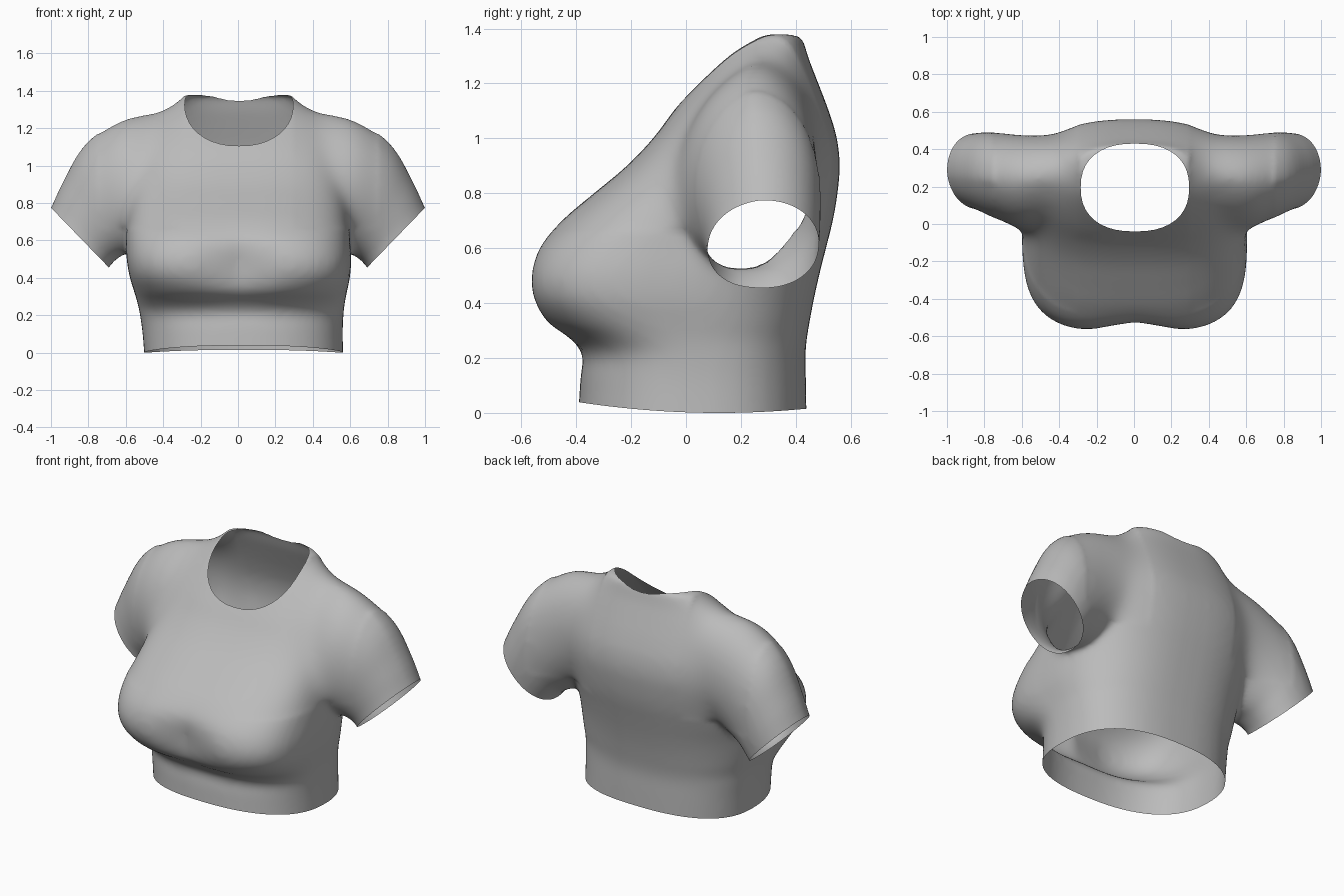
import bpy, bmesh, math
from mathutils import Vector

if "Cube" in bpy.data.objects:
    bpy.data.objects.remove(bpy.data.objects["Cube"])

N = 64  # points around each ring


def power(v, e):
    return math.copysign(abs(v) ** e, v)


def refine(rows, steps=4):
    """Smooth in-between sections (Catmull-Rom)."""
    out = []
    for i in range(len(rows) - 1):
        p = [rows[max(0, min(len(rows) - 1, i + k))] for k in (-1, 0, 1, 2)]
        for s in range(steps):
            t = s / steps
            out.append([0.5 * (2 * b + (c - a) * t + (2 * a - 5 * b + 4 * c - d) * t * t
                               + (3 * b - a - 3 * c + d) * t ** 3)
                        for a, b, c, d in zip(*p)])
    return out + [rows[-1]]


def loft(bm, rings):
    """Closed skin through a list of point rings."""
    vs = [[bm.verts.new(p) for p in r] for r in rings]
    for a, b in zip(vs, vs[1:]):
        for i in range(N):
            j = (i + 1) % N
            bm.faces.new((a[i], a[j], b[j], b[i]))
    bm.faces.new(vs[0])
    bm.faces.new(vs[-1])


# Torso sections: z, half width, front y, back y, y of widest point, front squareness
TORSO = [
    (-0.10, 0.53, -0.395, 0.44, 0.04, 2.4),
    (0.10, 0.535, -0.385, 0.437, 0.04, 2.4),
    (0.21, 0.545, -0.38, 0.435, 0.03, 2.4),
    (0.27, 0.555, -0.43, 0.44, 0.01, 2.6),
    (0.33, 0.57, -0.52, 0.45, 0.0, 2.9),
    (0.41, 0.59, -0.57, 0.465, -0.03, 3.3),
    (0.50, 0.60, -0.58, 0.485, -0.03, 3.4),
    (0.60, 0.60, -0.545, 0.51, 0.02, 3.3),
    (0.70, 0.595, -0.455, 0.535, 0.08, 3.1),
    (0.80, 0.585, -0.335, 0.552, 0.14, 3.0),
    (0.90, 0.575, -0.215, 0.56, 0.2, 3.0),
    (1.00, 0.555, -0.12, 0.55, 0.22, 3.0),
    (1.10, 0.52, -0.045, 0.52, 0.24, 3.0),
    (1.20, 0.47, 0.035, 0.482, 0.26, 2.8),
    (1.29, 0.40, 0.115, 0.447, 0.28, 2.6),
    (1.34, 0.34, 0.17, 0.432, 0.30, 2.4),
    (1.38, 0.28, 0.23, 0.42, 0.32, 2.4),
]

# Sleeve sections: top x, top z, bottom x, bottom z, front y, back y, lean
SLEEVE = [
    (0.30, 1.325, 0.30, 0.75, 0.05, 0.46, 0.18),
    (0.45, 1.29, 0.45, 0.62, 0.00, 0.475, 0.18),
    (0.63, 1.25, 0.54, 0.55, -0.03, 0.475, 0.14),
    (0.82, 1.11, 0.62, 0.52, 0.02, 0.49, 0.08),
    (0.935, 0.915, 0.66, 0.49, 0.06, 0.49, 0.05),
    (1.00, 0.775, 0.69, 0.455, 0.08, 0.485, 0.04),
    (1.05, 0.67, 0.74, 0.36, 0.08, 0.48, 0.04),
]


def torso_ring(z, hw, front, back, mid, nf):
    shift = 0.03 * max(0, 1 - z / 0.6)            # waist leans slightly to one side
    bust = math.exp(-((z - 0.46) / 0.14) ** 2)
    ring = []
    for i in range(N):
        a = math.tau * i / N
        n = nf if math.sin(a) < 0 else 2.5
        x = hw * power(math.cos(a), 2 / n)
        s = power(math.sin(a), 2 / n)
        y = mid + s * (back - mid if s > 0 else mid - front)
        if s < 0:                                  # hollow between the bust
            y += 0.065 * bust * math.exp(-(x / 0.18) ** 2)
        ring.append((x + shift, y, z))
    return ring


def sleeve_ring(side, tx, tz, bx, bz, front, back, lean):
    ring = []
    for i in range(N):
        a = math.tau * i / N
        u = (1 + power(math.sin(a), 0.95)) / 2
        y = (front + back) / 2 + (back - front) / 2 * power(math.cos(a), 0.95)
        if y < (front + back) / 2:                 # front slopes back toward the top
            y += lean * (u - 0.5) * min(1, 3 * abs(math.cos(a)))
        ring.append((side * (bx + (tx - bx) * u), y, bz + (tz - bz) * u))
    return ring


# Closed body made of torso and two sleeves, fused and smoothed
bm = bmesh.new()
loft(bm, [torso_ring(*r) for r in refine(TORSO)])
for side in (-1, 1):
    loft(bm, [sleeve_ring(side, *r) for r in refine(SLEEVE)])
bmesh.ops.recalc_face_normals(bm, faces=bm.faces)
mesh = bpy.data.meshes.new("cropped_shirt")
bm.to_mesh(mesh)
bm.free()
shirt = bpy.data.objects.new("cropped_shirt", mesh)
bpy.context.collection.objects.link(shirt)
fuse = shirt.modifiers.new("fuse", 'REMESH')
fuse.mode = 'VOXEL'
fuse.voxel_size = 0.018
soften = shirt.modifiers.new("soften", 'SMOOTH')
soften.factor = 0.5
soften.iterations = 10
bm = bmesh.new()
bm.from_object(shirt, bpy.context.evaluated_depsgraph_get())
shirt.modifiers.clear()

# Blend the sleeves into chest and back
joint = [v for v in bm.verts if 0.3 < abs(v.co.x) < 0.75 and v.co.z > 0.66]
for _ in range(45):
    bmesh.ops.smooth_vert(bm, verts=joint, factor=0.5,
                          use_axis_x=True, use_axis_y=True, use_axis_z=True)


def bisect(faces, co, no, clear):
    geom = set(faces)
    for f in faces:
        geom.update(f.edges)
        geom.update(f.verts)
    bmesh.ops.bisect_plane(bm, geom=list(geom), plane_co=co, plane_no=no,
                           clear_outer=clear)


# Hem opening, dipping at the sides
bisect(bm.faces[:], (0, 0, 0), (0, 0, -1), True)
for v in bm.verts:
    if v.co.z < 0.2:
        v.co.z += 0.15 * (v.co.y - 0.12) ** 2 * (1 - v.co.z / 0.2)

# Sleeve openings
for side in (-1, 1):
    bisect([f for f in bm.faces if f.calc_center_median().x * side > 0.65],
           (side, 0, 0.775), (side * 0.32, 0, -0.31), True)

# Neck opening: an upright oval cut through the top
K = 40
rim = []
for k in range(K):
    a = math.tau * k / K
    rim.append(Vector((0.005 + 0.29 * power(math.cos(a), 0.85),
                       0.195 + 0.235 * power(math.sin(a), 0.85), 0)))
planes = [((a + b) / 2, Vector(((b - a).y, -(b - a).x, 0)).normalized())
          for a, b in zip(rim, rim[1:] + rim[:1])]
for co, no in planes:
    near = [f for f in bm.faces if f.calc_center_median().z > 1.0
            and (f.calc_center_median().xy - co.xy).length < 0.06]
    bisect(near, co, no, False)
inside = [f for f in bm.faces if f.calc_center_median().z > 0.95
          and all((f.calc_center_median() - co).dot(no) < 0 for co, no in planes)]
bmesh.ops.delete(bm, geom=inside, context='FACES')

for f in bm.faces:
    f.smooth = True
    f.material_index = 0
bm.to_mesh(mesh)
bm.free()

grey = bpy.data.materials.new("grey cloth")
grey.diffuse_color = (0.5, 0.5, 0.5, 1)
grey.use_nodes = True
grey.node_tree.nodes["Principled BSDF"].inputs["Base Color"].default_value = grey.diffuse_color
mesh.materials.clear()
mesh.materials.append(grey)
